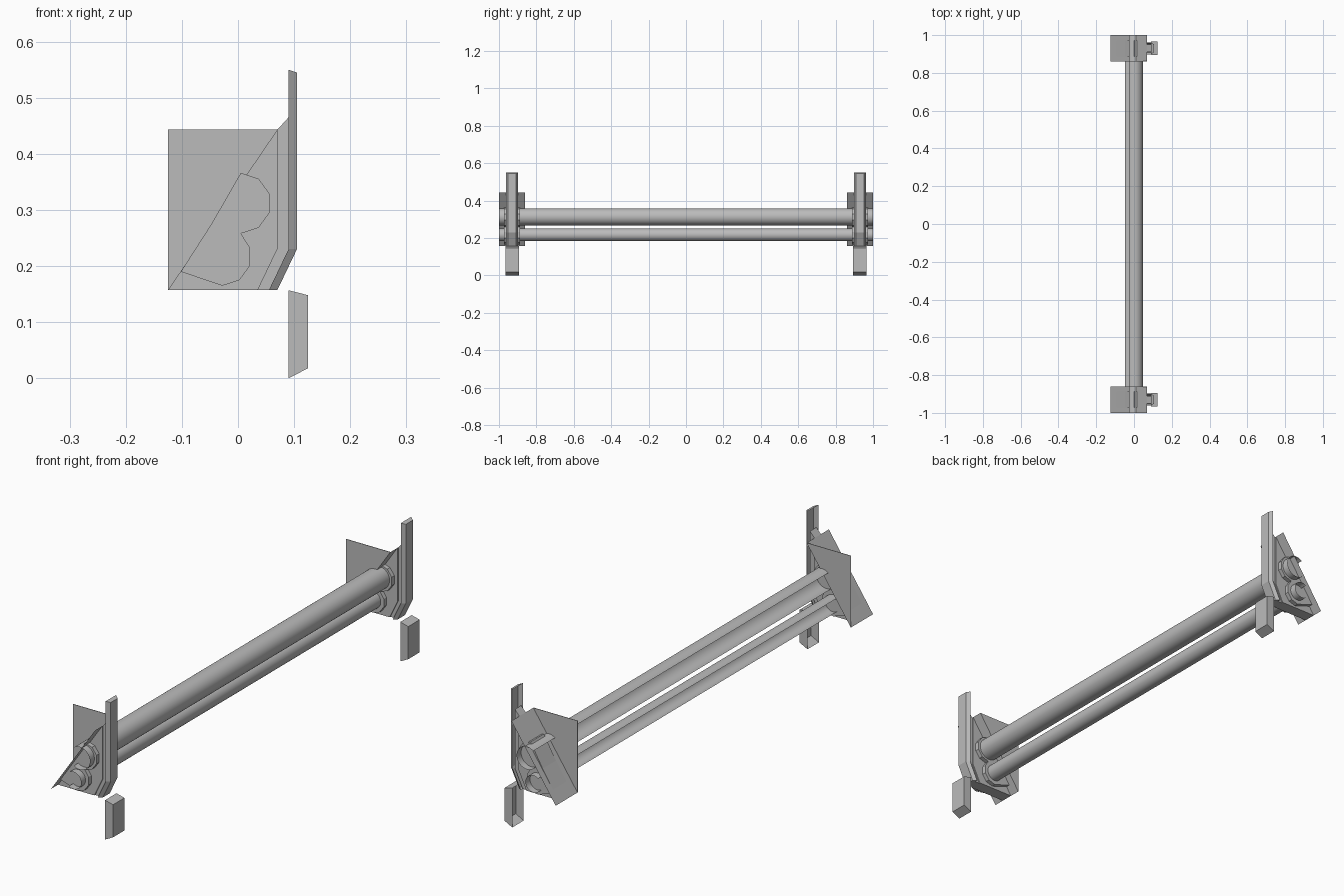
import bpy, bmesh, math

cube = bpy.data.objects.get("Cube")
if cube:
    bpy.data.objects.remove(cube, do_unlink=True)

grey = bpy.data.materials.new("plain_grey")
grey.use_nodes = True
COL = (0.5, 0.5, 0.5, 1.0)
grey.diffuse_color = COL
grey.node_tree.nodes["Principled BSDF"].inputs["Base Color"].default_value = COL


def finish(name, bm, smooth=False, solid=True):
    """Turn a bmesh into a named, coloured object."""
    if solid:
        bmesh.ops.recalc_face_normals(bm, faces=bm.faces[:])
    me = bpy.data.meshes.new(name)
    bm.to_mesh(me)
    bm.free()
    me.materials.append(grey)
    ob = bpy.data.objects.new(name, me)
    bpy.context.collection.objects.link(ob)
    if smooth:
        bpy.ops.object.select_all(action='DESELECT')
        ob.select_set(True)
        bpy.context.view_layer.objects.active = ob
        bpy.ops.object.shade_smooth_by_angle(angle=math.radians(35))
    return ob


def prism(name, profile, y0, y1):
    """Solid made by pushing an (x, z) outline along y."""
    bm = bmesh.new()
    face = bm.faces.new([bm.verts.new((x, y0, z)) for x, z in profile])
    ext = bmesh.ops.extrude_face_region(bm, geom=[face])
    verts = [v for v in ext["geom"] if isinstance(v, bmesh.types.BMVert)]
    bmesh.ops.translate(bm, verts=verts, vec=(0, y1 - y0, 0))
    return finish(name, bm)


def sheet(name, profile, y0, y1, smooth=False):
    """Open sheet made by sweeping an (x, z) line along y."""
    bm = bmesh.new()
    a = [bm.verts.new((x, y0, z)) for x, z in profile]
    b = [bm.verts.new((x, y1, z)) for x, z in profile]
    for i in range(len(a) - 1):
        bm.faces.new((a[i], a[i + 1], b[i + 1], b[i]))
    return finish(name, bm, smooth, solid=False)


def arc(cx, cz, r, start, end, steps):
    angles = [math.radians(start + (end - start) * i / steps) for i in range(steps + 1)]
    return [(cx + r * math.cos(t), cz + r * math.sin(t)) for t in angles]


def channel(name, back, front, y, wide, narrow):
    """Hollow channel, open at the back, capped at both ends."""
    bm = bmesh.new()
    rows = []
    for (bx, bz), (fx, fz) in zip(back, front):
        rows.append([bm.verts.new(p) for p in (
            (bx, y - wide, bz), (fx, y - narrow, fz),
            (fx, y + narrow, fz), (bx, y + wide, bz))])
    for lo, hi in zip(rows, rows[1:]):
        for i in range(3):
            bm.faces.new((lo[i], lo[i + 1], hi[i + 1], hi[i]))
    bm.faces.new(rows[0])
    bm.faces.new(rows[-1])
    return finish(name, bm)


# Long open-backed rails
sheet("upper_rail", arc(0.002, 0.313, 0.045, 128, -126, 28), -1, 1, True)
sheet("lower_rail", arc(-0.026, 0.217, 0.034, 128, -126, 28), -1, 1, True)

# Outline shared by the faceted collars around both rails
collar = (arc(0.005, 0.312, 0.054, 90, -90, 5)
          + arc(-0.028, 0.217, 0.052, 18, -90, 3)
          + [(-0.102, 0.19), (-0.048, 0.274)])

# Matching end brackets
for side, s in (("front", -1), ("rear", 1)):
    y = 0.93 * s
    # Sloped backing plate and the triangular gusset on its inner edge
    sheet(side + "_sloped_plate", [(-0.125, 0.157), (0.07, 0.443)], 0.86 * s, s)
    prism(side + "_gusset", [(-0.125, 0.157), (0.07, 0.443), (-0.125, 0.443)],
          0.86 * s, 0.862 * s)
    # Upright web under the slope, and the rib that joins it to the post
    prism(side + "_web", [(-0.125, 0.157), (0.07, 0.443), (0.07, 0.23), (0.035, 0.157)],
          y - 0.025, y + 0.025)
    prism(side + "_rib", [(0.07, 0.443), (0.09, 0.465), (0.09, 0.23),
                          (0.055, 0.157), (0.035, 0.157), (0.07, 0.23)],
          y - 0.02, y + 0.02)
    # Rail collars
    prism(side + "_collars", collar, y - 0.042, y + 0.042)
    # Bent channel post
    channel(side + "_post", [(0.055, 0.157), (0.09, 0.23), (0.09, 0.55)],
            [(0.07, 0.157), (0.105, 0.23), (0.105, 0.545)], y, 0.032, 0.022)
    # Separate hollow foot block
    channel(side + "_foot", [(0.09, 0.0), (0.09, 0.157)],
            [(0.125, 0.018), (0.125, 0.148)], y, 0.036, 0.036)
